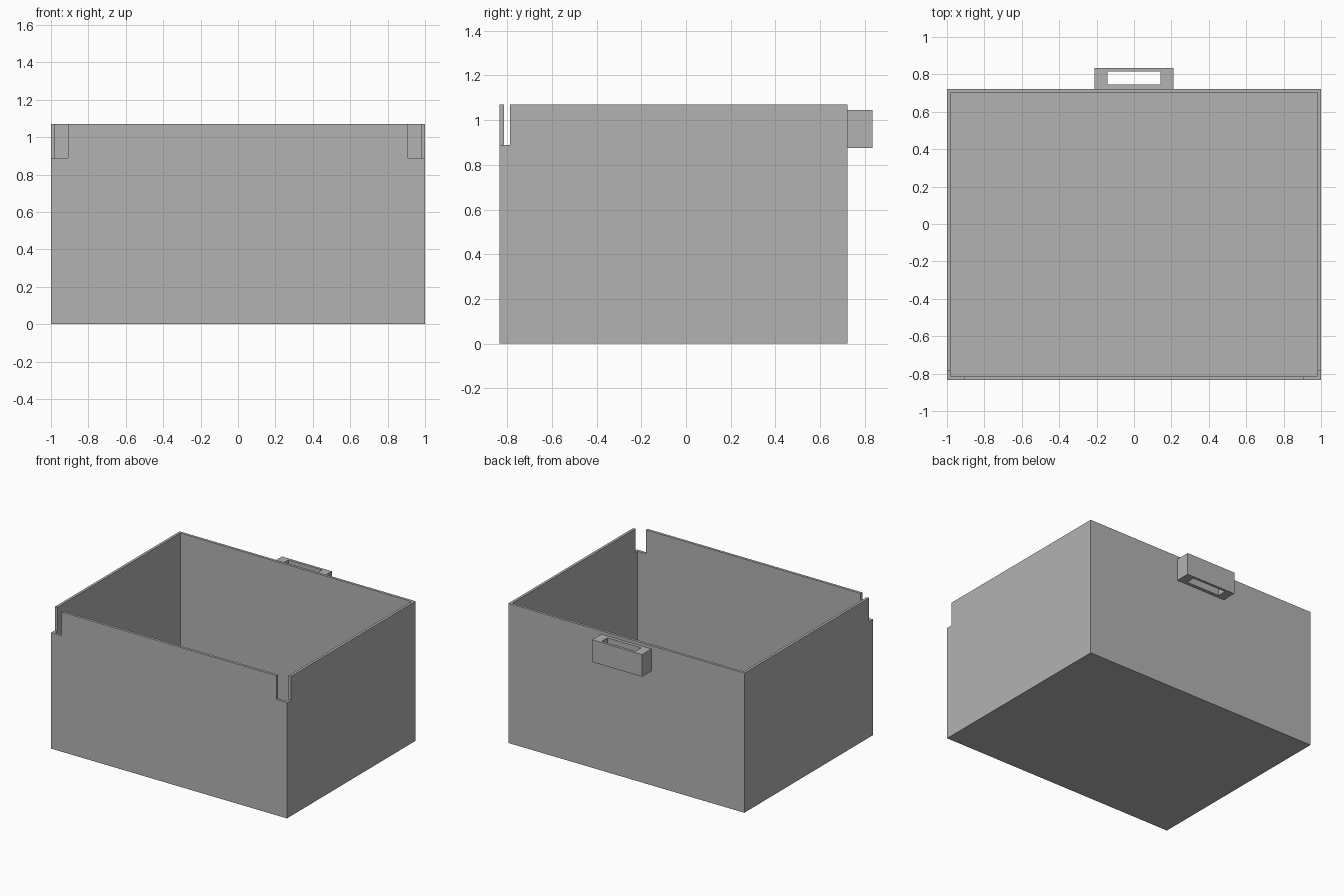
import bpy
from mathutils import Vector

default = bpy.data.objects.get("Cube")
if default:
    bpy.data.objects.remove(default, do_unlink=True)

grey = bpy.data.materials.new("light_grey")
grey.use_nodes = True
colour = (0.45, 0.45, 0.45, 1)
grey.diffuse_color = colour
grey.node_tree.nodes["Principled BSDF"].inputs["Base Color"].default_value = colour


def box(name, low, high):
    """Box between two opposite corners."""
    low, high = Vector(low), Vector(high)
    bpy.ops.mesh.primitive_cube_add(size=1, location=(low + high) / 2)
    obj = bpy.context.object
    obj.name = name
    obj.scale = high - low
    bpy.ops.object.transform_apply(location=True, rotation=False, scale=True)
    obj.data.materials.append(grey)
    return obj


def cut(target, low, high):
    """Remove a box-shaped volume from the target."""
    cutter = box("cutter", low, high)
    cutter.hide_render = True
    mod = target.modifiers.new("cut", 'BOOLEAN')
    mod.operation = 'DIFFERENCE'
    mod.solver = 'EXACT'
    mod.object = cutter
    bpy.context.view_layer.objects.active = target
    bpy.ops.object.modifier_apply(modifier=mod.name)
    bpy.data.objects.remove(cutter, do_unlink=True)


front, back, height, wall = -0.835, 0.722, 1.07, 0.02
above = height + 0.1

# Open container with thin walls and a floor
container = box("container", (-1, front, 0), (1, back, height))
cut(container, (wall - 1, front + wall, wall), (1 - wall, back - wall, above))

# Notches at the two upper front corners
for side in (-1, 1):
    x_in, x_out = sorted((side * 0.91, side * 1.1))
    cut(container, (x_in, front - 0.1, 0.888), (x_out, -0.787, above))

# Handle block with a vertical slot on the back wall
handle = box("back_handle", (-0.212, back, 0.875), (0.212, 0.835, 1.045))
cut(handle, (-0.143, 0.747, 0.8), (0.143, 0.815, above))
